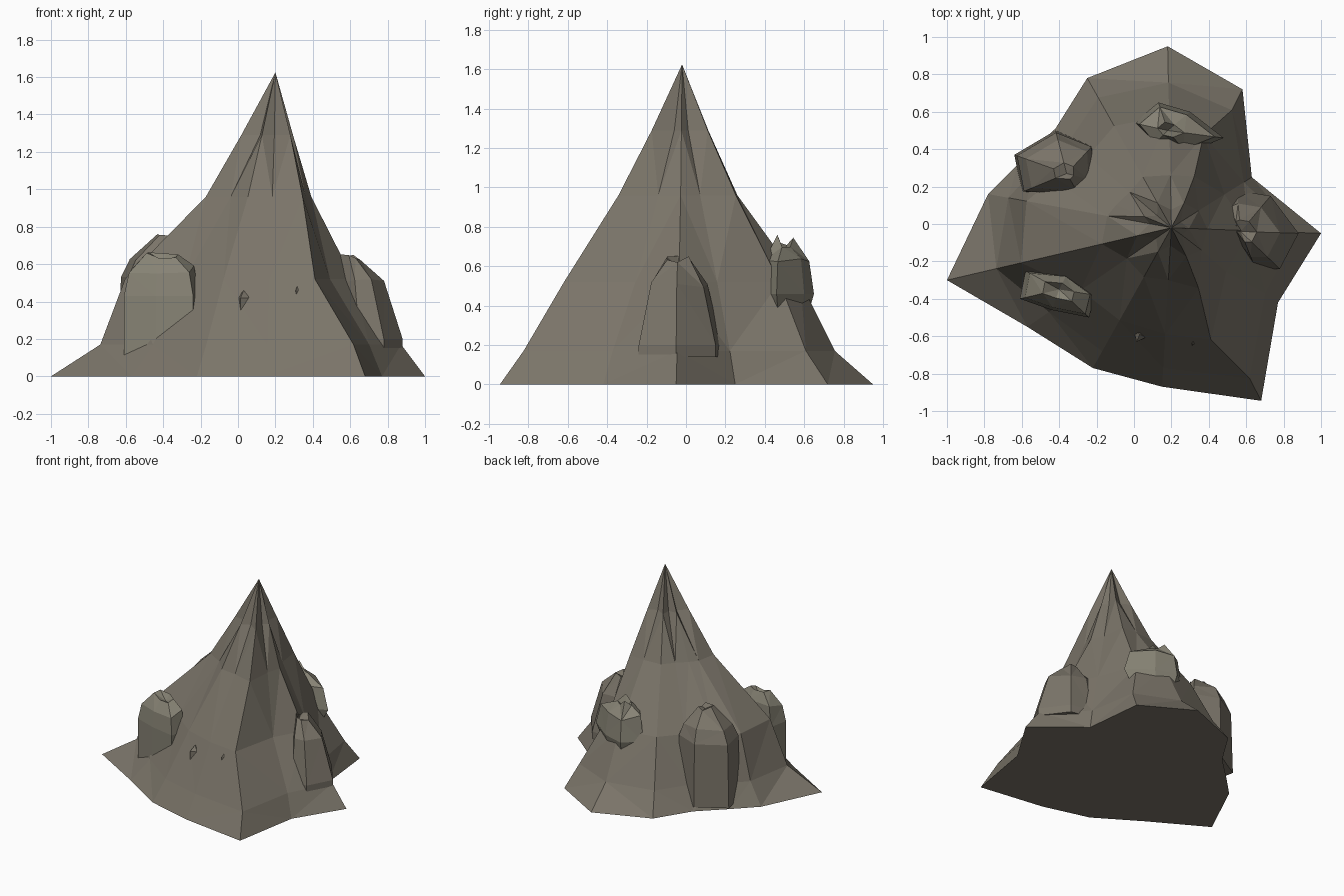
import bpy, bmesh, random
from math import radians
from mathutils import Vector, Matrix

if "Cube" in bpy.data.objects:
    bpy.data.objects.remove(bpy.data.objects["Cube"])

random.seed(4)


def make_mat(name, col):
    m = bpy.data.materials.new(name)
    m.diffuse_color = (*col, 1)
    m.use_nodes = True
    m.node_tree.nodes["Principled BSDF"].inputs["Base Color"].default_value = m.diffuse_color
    return m


STONE = make_mat("stone", (0.195, 0.175, 0.14))
PALE = make_mat("pale_stone", (0.24, 0.225, 0.175))


def loft(name, rings, apex, mat):
    """Skin a stack of equal-count rings, closed below and ending in a point."""
    bm = bmesh.new()
    rows = [[bm.verts.new(p) for p in r] for r in rings]
    tip = bm.verts.new(apex)
    n = len(rows[0])
    for i in range(n):
        j = (i + 1) % n
        for lo, hi in zip(rows, rows[1:]):
            bm.faces.new((lo[i], lo[j], hi[j], hi[i]))
        bm.faces.new((rows[-1][i], rows[-1][j], tip))
    bm.faces.new(rows[0][::-1])
    bm.normal_update()
    bmesh.ops.triangulate(bm, faces=bm.faces[:])
    bmesh.ops.recalc_face_normals(bm, faces=bm.faces[:])
    me = bpy.data.meshes.new(name)
    bm.to_mesh(me)
    bm.free()
    me.materials.append(mat)
    ob = bpy.data.objects.new(name, me)
    bpy.context.collection.objects.link(ob)
    return ob


# Main peak: foot of each rib, reach at three heights, bend of the rib in degrees
PEAK = Vector((0.2, -0.02))
ribs = [
    (-1.00, -0.30, .78, .67, .31, 0), (-0.57, -0.55, .85, .63, .31, 0),
    (-0.22, -0.77, .88, .66, .35, 0), (0.15, -0.87, .88, .67, .33, 0),
    (0.68, -0.945, .87, .61, .34, -8), (0.77, -0.42, .88, .54, .29, -4),
    (1.00, -0.05, .84, .52, .24, 0), (0.63, 0.25, .90, .66, .34, 0),
    (0.58, 0.72, .85, .63, .36, 8), (0.18, 0.95, .80, .62, .29, 0),
    (-0.25, 0.78, .87, .68, .34, 0), (-0.42, 0.51, .88, .72, .36, 0),
    (-0.62, 0.32, .90, .77, .36, 0), (-0.78, 0.16, .89, .79, .35, 0),
]


def rib_point(rib, f, z, bend=0):
    turn = Matrix.Rotation(radians(rib[5] * bend), 2)
    p = PEAK + turn @ (Vector(rib[:2]) - PEAK) * f
    return (p.x, p.y, z)


rings = [[rib_point(r, 1, 0) for r in ribs]]
for k, z, bend in ((2, 0.17, 0), (3, 0.52, 1), (4, 0.96, 0.4)):
    rings.append([rib_point(r, r[k], z, bend) for r in ribs])
# pleated upper spire
rings.append([rib_point(r, r[4] * (0.49 if i % 2 == 0 else 0.34), 1.29)
              for i, r in enumerate(ribs)])
loft("mountain", rings, (PEAK.x, PEAK.y, 1.625), STONE)


def crag(name, outline, head, levels, tip_z, mat=PALE, jag=0.025):
    """Outcrop: one outline scaled towards its head at each (height, scale)."""
    h = Vector(head)
    stack = []
    for k, (z, s) in enumerate(levels):
        row = []
        for p in outline:
            q = h + (Vector(p) - h) * s
            dz = random.uniform(-jag, jag) if k >= len(levels) - 2 else 0
            row.append((q.x, q.y, z + dz))
        stack.append(row)
    loft(name, stack, (h.x, h.y, tip_z), mat)


# Outcrops around the slopes
crag("crag_back_left",
     [(-.64, .37), (-.60, .17), (-.29, .15), (-.21, .23), (-.22, .42), (-.42, .50)],
     (-.36, .27), [(.03, 1), (.53, .95), (.64, .78), (.74, .25)], .72, STONE)
crag("crag_front_left",
     [(-.61, -.40), (-.44, -.46), (-.24, -.50), (-.21, -.38), (-.36, -.27), (-.58, -.25)],
     (-.40, -.35), [(.08, 1), (.43, 1), (.57, .87), (.645, .42)], .61)
crag("crag_right",
     [(.48, .15), (.50, -.05), (.65, -.24), (.78, -.24), (.88, -.05), (.73, .15), (.55, .18)],
     (.57, -.04), [(.14, 1), (.20, 1), (.51, .68), (.63, .28)], .60, STONE)
crag("crag_back",
     [(.00, .54), (.10, .42), (.28, .38), (.48, .46), (.30, .60), (.13, .65)],
     (.18, .50), [(.33, .75), (.46, 1), (.63, .84), (.735, .30)], .67, PALE, .04)

# Small shards on the front face
for name, x, y, z, w in (("shard_center", .03, -.59, .32, .04),
                         ("shard_right", .32, -.61, .36, .025)):
    crag(name, [(x - w, y + .03), (x - w / 2, y - .05), (x + w, y - .02), (x + w, y + .05)],
         (x, y), [(z, .8), (z + .1, .8)], z + .14, STONE, 0)
